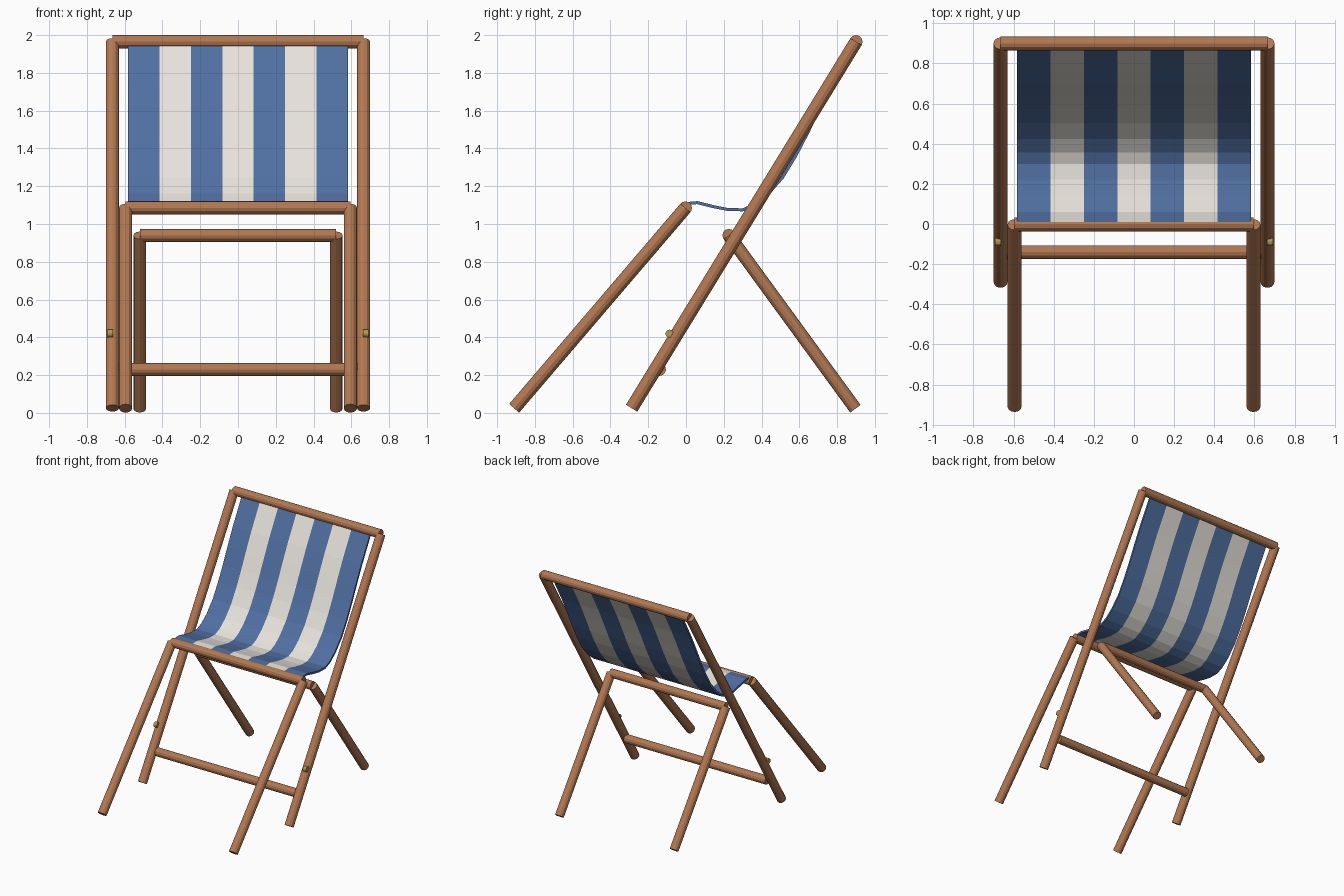
import bpy, bmesh
from mathutils import Vector

if "Cube" in bpy.data.objects:
    bpy.data.objects.remove(bpy.data.objects["Cube"])


def material(name, rgb):
    m = bpy.data.materials.new(name)
    m.diffuse_color = (*rgb, 1)
    m.use_nodes = True
    m.node_tree.nodes["Principled BSDF"].inputs["Base Color"].default_value = m.diffuse_color
    return m


WOOD = material("wood", (0.45, 0.19, 0.085))
BLUE = material("blue_cloth", (0.08, 0.16, 0.36))
CREAM = material("cream_cloth", (0.80, 0.77, 0.71))
BRASS = material("brass", (0.45, 0.33, 0.08))


def rod(name, a, b, r=0.035, mat=WOOD, sides=12):
    a, b = Vector(a), Vector(b)
    d = b - a
    bpy.ops.mesh.primitive_cylinder_add(vertices=sides, radius=r, depth=d.length,
                                        location=(a + b) / 2)
    o = bpy.context.object
    o.name = name
    o.rotation_euler = d.to_track_quat('Z', 'Y').to_euler()
    o.data.materials.append(mat)
    return o


def frame(name, x, foot, top, r):
    # two slanted rails joined by a bar at the top
    for side, s in (("left", -1), ("right", 1)):
        rod(f"{name}_{side}_rail", (s * x, *foot), (s * x, *top), r)
    rod(f"{name}_top_bar", (-x, *top), (x, *top), r)


# Three U-shaped wooden frames
frame("back_frame", 0.665, (-0.288, 0.025), (0.90, 1.965), 0.035)
frame("front_leg", 0.595, (-0.91, 0.024), (-0.003, 1.085), 0.035)
frame("rear_leg", 0.52, (0.897, 0.022), (0.227, 0.94), 0.034)

# Lower stretcher and brass bolts
rod("stretcher", (-0.64, -0.14, 0.23), (0.64, -0.14, 0.23), 0.034)
for side, s in (("left", -1), ("right", 1)):
    rod(f"bolt_{side}", (s * 0.662, -0.088, 0.42), (s * 0.692, -0.088, 0.42), 0.021, BRASS)

# Striped sling: side profile swept across x in seven stripes
profile = [(0.0, 1.108), (0.06, 1.113), (0.14, 1.093), (0.22, 1.077), (0.30, 1.075),
           (0.36, 1.10), (0.43, 1.155), (0.51, 1.245), (0.58, 1.36), (0.64, 1.475),
           (0.70, 1.60), (0.77, 1.74), (0.89, 1.955)]
STRIPES, HALF = 7, 0.582
bm = bmesh.new()
rows = [[bm.verts.new((-HALF + 2 * HALF * i / STRIPES, y, z)) for i in range(STRIPES + 1)]
        for y, z in profile]
for lo, hi in zip(rows, rows[1:]):
    for i in range(STRIPES):
        f = bm.faces.new((lo[i], lo[i + 1], hi[i + 1], hi[i]))
        f.material_index = i % 2
mesh = bpy.data.meshes.new("sling")
bm.to_mesh(mesh)
bm.free()
sling = bpy.data.objects.new("sling", mesh)
bpy.context.collection.objects.link(sling)
mesh.materials.append(BLUE)
mesh.materials.append(CREAM)
solid = sling.modifiers.new("thickness", 'SOLIDIFY')
solid.thickness = 0.016
solid.offset = 0
